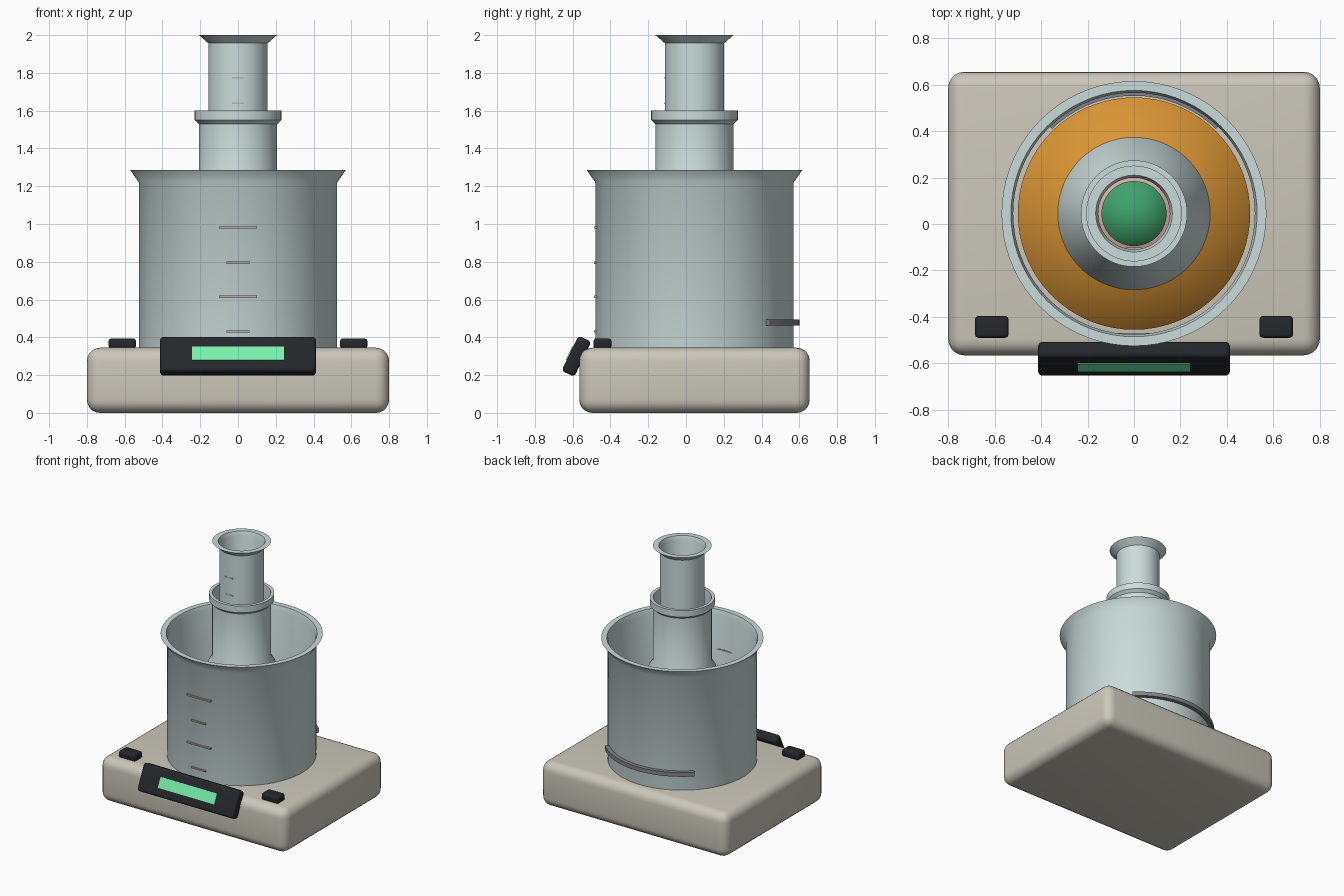
import bpy, bmesh
from math import sin, cos, pi, radians

if "Cube" in bpy.data.objects:
    bpy.data.objects.remove(bpy.data.objects["Cube"])

CY = 0.045  # shared y of the nested vessels


def mat(name, r, g, b):
    m = bpy.data.materials.new(name)
    m.diffuse_color = (r, g, b, 1)
    m.use_nodes = True
    m.node_tree.nodes["Principled BSDF"].inputs["Base Color"].default_value = m.diffuse_color
    return m


CREAM = mat("cream", 0.60, 0.57, 0.49)
BLACK = mat("black", 0.018, 0.020, 0.024)
SCREEN = mat("screen_green", 0.19, 0.88, 0.42)
GLASS = mat("glass", 0.60, 0.71, 0.71)
ORANGE = mat("orange", 0.70, 0.30, 0.035)
PINK = mat("pink", 0.70, 0.42, 0.38)
GREEN = mat("green", 0.05, 0.36, 0.15)
BEIGE = mat("beige", 0.50, 0.44, 0.36)
GREY = mat("grey", 0.22, 0.23, 0.25)


def finish(bm, name, material, angle=35):
    bmesh.ops.recalc_face_normals(bm, faces=bm.faces)
    me = bpy.data.meshes.new(name)
    bm.to_mesh(me)
    bm.free()
    ob = bpy.data.objects.new(name, me)
    bpy.context.collection.objects.link(ob)
    me.materials.append(material)
    bpy.ops.object.select_all(action='DESELECT')
    ob.select_set(True)
    bpy.context.view_layer.objects.active = ob
    bpy.ops.object.shade_smooth_by_angle(angle=radians(angle))
    return ob


def box(name, loc, size, material, bevel=0, tilt=0):
    bm = bmesh.new()
    bmesh.ops.create_cube(bm, size=1)
    bmesh.ops.scale(bm, vec=size, verts=bm.verts)
    if bevel:
        bmesh.ops.bevel(bm, geom=bm.edges[:], offset=bevel, segments=5,
                        profile=0.5, affect='EDGES')
    ob = finish(bm, name, material)
    ob.location = loc
    ob.rotation_euler.x = tilt
    return ob


def lathe(name, profile, material, steps=72, angle=35):
    bm = bmesh.new()
    vs = [bm.verts.new((r, 0, z)) for r, z in profile]
    es = [bm.edges.new(p) for p in zip(vs, vs[1:])]
    bmesh.ops.spin(bm, geom=vs + es, cent=(0, 0, 0), axis=(0, 0, 1),
                   angle=2 * pi, steps=steps)
    bmesh.ops.remove_doubles(bm, verts=bm.verts, dist=1e-5)
    ob = finish(bm, name, material, angle)
    ob.location.y = CY
    return ob


# Scale body, buttons and tilted display
box("scale_base", (0, CY, 0.1725), (1.6, 1.22, 0.345), CREAM, 0.07)
for side, x in (("left", -0.6125), ("right", 0.6125)):
    box("button_" + side, (x, -0.4425, 0.367), (0.145, 0.095, 0.055), BLACK, 0.017)
TILT = radians(-26)
box("display_housing", (0, -0.580, 0.300), (0.826, 0.075, 0.207), BLACK, 0.02, TILT)
box("display_screen", (0, -0.613, 0.313), (0.485, 0.014, 0.08), SCREEN, 0, TILT)

# Beaker with flared lip
lathe("beaker", [(0, 0.004), (0.525, 0.004), (0.525, 1.22), (0.57, 1.285),
                 (0.53, 1.285), (0.520, 1.25), (0.520, 0.012), (0, 0.012)], GLASS)

# Conical flask with collar
lathe("flask", [(0, 0.02), (0.46, 0.02), (0.47, 0.04), (0.42, 0.38), (0.32, 0.75),
                (0.238, 1.06), (0.207, 1.11), (0.207, 1.53), (0.229, 1.55),
                (0.229, 1.60), (0.205, 1.60), (0.202, 1.56), (0.202, 1.11),
                (0.233, 1.06), (0.315, 0.75), (0.415, 0.38), (0.46, 0.04),
                (0, 0.03)], GLASS)

# Test tube with flared lip
lathe("inner_tube", [(0, 0.035), (0.157, 0.035), (0.157, 1.957), (0.206, 2.0),
                     (0.165, 2.0), (0.154, 1.97), (0.154, 0.045), (0, 0.045)], GLASS)

# Liquids
lathe("beaker_liquid", [(0, 0.02), (0.50, 0.02), (0.50, 0.72), (0, 0.72)],
      ORANGE, angle=180)
lathe("flask_liquid", [(0, 0.05), (0.43, 0.05), (0.395, 0.38), (0.285, 0.80), (0, 0.80)],
      PINK, angle=180)
lathe("tube_liquid", [(0, 0.05), (0.14, 0.05), (0.14, 1.45), (0, 1.45)],
      GREEN, angle=180)

# Graduation marks
for i, (z, w) in enumerate(((0.43, 0.12), (0.615, 0.2), (0.795, 0.12), (0.982, 0.2))):
    box(f"beaker_mark_{i + 1}", (0, -0.479, z), (w, 0.018, 0.011), BEIGE)
for i, z in enumerate((1.64, 1.773)):
    box(f"tube_mark_{i + 1}", (0, -0.107, z), (0.064, 0.012, 0.008), BEIGE)

# Curved band around the back of the beaker
bm = bmesh.new()
rings = []
N = 32
for i in range(N + 1):
    a = radians(46 + 88 * i / N)
    rings.append([bm.verts.new((r * cos(a), r * sin(a), z)) for r, z in
                  ((0.507, 0.463), (0.555, 0.463), (0.555, 0.495), (0.507, 0.495))])
for p, q in zip(rings, rings[1:]):
    for k in range(4):
        bm.faces.new((p[k], p[(k + 1) % 4], q[(k + 1) % 4], q[k]))
bm.faces.new(rings[0])
bm.faces.new(rings[-1][::-1])
finish(bm, "back_band", GREY).location.y = CY
